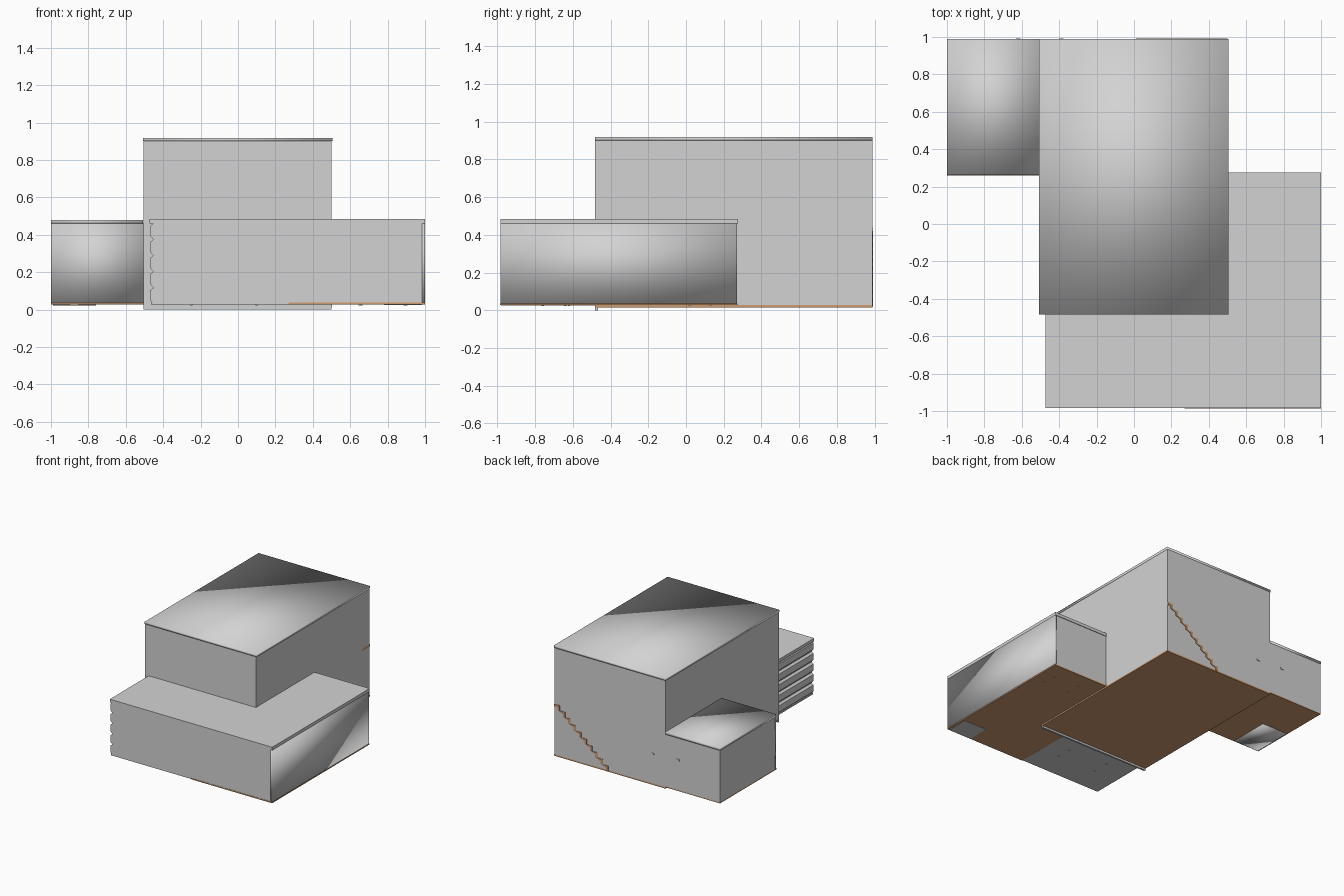
import bpy, bmesh

if "Cube" in bpy.data.objects:
    bpy.data.objects.remove(bpy.data.objects["Cube"])


def material(name, rgb):
    m = bpy.data.materials.new(name)
    m.diffuse_color = (*rgb, 1)
    m.use_nodes = True
    m.node_tree.nodes["Principled BSDF"].inputs["Base Color"].default_value = m.diffuse_color
    return m


GREY = material("light grey", (0.65, 0.65, 0.65))
WOOD = material("wood brown", (0.62, 0.33, 0.16))


def finish(name, bm, mat, smooth=False):
    bmesh.ops.recalc_face_normals(bm, faces=bm.faces)
    me = bpy.data.meshes.new(name)
    bm.to_mesh(me)
    bm.free()
    me.materials.append(mat)
    for p in me.polygons:
        p.use_smooth = smooth
    ob = bpy.data.objects.new(name, me)
    bpy.context.collection.objects.link(ob)
    return ob


def box(name, x, y, z, mat=GREY, smooth=False):
    """Box from (min, max) pairs."""
    bm = bmesh.new()
    bmesh.ops.create_cube(bm, size=1)
    for v in bm.verts:
        v.co = [r[0] if c < 0 else r[1] for c, r in zip(v.co, (x, y, z))]
    return finish(name, bm, mat, smooth)


def prism(name, points, y, mat):
    """Extrude an (x, z) outline along y."""
    bm = bmesh.new()
    face = bm.faces.new([bm.verts.new((px, y[0], pz)) for px, pz in points])
    ext = bmesh.ops.extrude_face_region(bm, geom=[face])
    for v in ext["geom"]:
        if isinstance(v, bmesh.types.BMVert):
            v.co.y = y[1]
    return finish(name, bm, mat)


T = 0.015  # wall thickness

# Main two-storey block
box("main_floor", (-0.505, 0.503), (-0.48, 0.988), (0.015, 0.027), WOOD)
box("main_front_wall", (-0.505, 0.5), (-0.483, -0.483 + T), (0, 0.9))
box("main_back_wall", (-0.505, 0.5), (0.988 - T, 0.988), (0.027, 0.9))
box("main_right_wall", (0.5 - T, 0.5), (-0.483, 0.988), (0.027, 0.9))
box("main_left_wall", (-0.505, -0.505 + T), (-0.483, 0.988), (0.027, 0.9))
box("main_roof", (-0.507, 0.505), (-0.483, 0.99), (0.9, 0.918), GREY, True)

# Left annex
box("annex_floor", (-1, -0.505), (0.259, 0.988), (0.026, 0.036), WOOD)
box("annex_front_wall", (-1, -0.505), (0.262, 0.262 + T), (0.036, 0.46), GREY, True)
box("annex_back_wall", (-1, -0.505), (0.988 - T, 0.988), (0.03, 0.46))
box("annex_left_wall", (-1, -1 + T), (0.262 + T, 0.988), (0.036, 0.46))
box("annex_roof", (-1, -0.507), (0.262, 0.99), (0.46, 0.48), GREY, True)
box("annex_floor_tile", (-0.99, -0.76), (0.265, 0.6), (0.023, 0.04), GREY, True)

# Front wing wrapping the right corner
box("wing_floor", (0.27, 1), (-0.987, 0.272), (0.027, 0.037), WOOD)
box("wing_front_wall", (0.27, 1 - T), (-0.985, -0.985 + T), (0.036, 0.46))
box("wing_right_wall", (1 - T, 1), (-0.985, 0.27), (0.036, 0.46), GREY, True)
box("wing_back_wall", (0.5, 1 - T), (0.27 - T, 0.27), (0.036, 0.46))
box("wing_roof", (-0.472, 1), (-0.985, 0.275), (0.46, 0.485))
box("wing_floor_tile", (0.78, 0.985), (-0.975, -0.8), (0.024, 0.04), GREY)

# Garage part of the wing, with a slatted door on its left side
box("garage_floor", (-0.465, 0.27), (-0.98, -0.48), (0.026, 0.037))
box("garage_front_wall", (-0.452, 0.27), (-0.98, -0.98 + T), (0.036, 0.46))
slats, z0, z1 = 5, 0.03, 0.46
h = (z1 - z0) / slats
door = [(-0.44, z0)]
for i in range(slats):
    z = z0 + i * h
    door += [(-0.453, z), (-0.47, z + 0.25 * h), (-0.47, z + 0.85 * h)]
door += [(-0.453, z1), (-0.44, z1)]
prism("garage_door", door, (-0.98, -0.483), GREY)

# Staircase: stepped band whose edge shows through the back wall
steps, run, rise, thick = 10, 0.049, 0.042, 0.02
top, under = [], []
for i in range(steps):
    x, z = 0.01 + i * run, 0.02 + i * rise
    top += [(x, z), (x, z + rise)]
    under += [(x + thick, z), (x + thick, z + rise - thick)]
end = 0.01 + steps * run
outline = top + [(end, 0.02 + steps * rise), (end, 0.02 + steps * rise - thick)] + under[::-1]
prism("staircase", outline, (0.8, 0.992), WOOD)

# Furniture and car feet just reaching through the floors
feet = [(0.9, 0.02), (0.89, 0.13), (0.66, 0.02), (0.65, 0.13),
        (0.1, -0.64), (0.1, -0.76), (-0.25, -0.62), (-0.25, -0.76)]
for x, y in feet:
    box("foot", (x - 0.006, x + 0.006), (y - 0.006, y + 0.006), (0.023, 0.1))

# Pipe ends on the back wall
for x, z in ((-0.39, 0.27), (-0.62, 0.28)):
    box("pipe_end", (x - 0.012, x + 0.012), (0.95, 0.992), (z - 0.008, z + 0.008))
